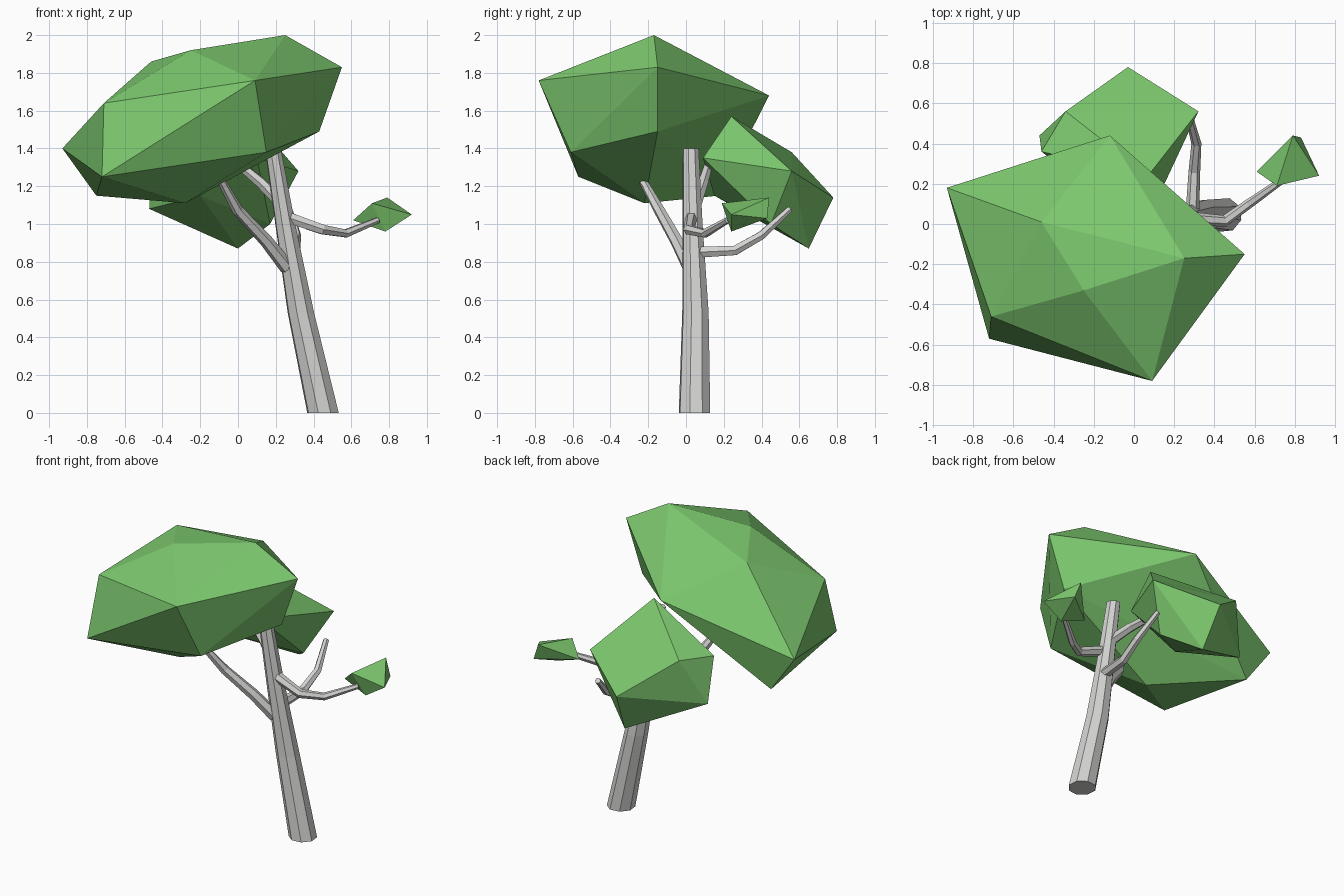
import bpy, bmesh, math
from mathutils import Vector

if "Cube" in bpy.data.objects:
    bpy.data.objects.remove(bpy.data.objects["Cube"], do_unlink=True)


def make_material(name, rgb):
    mat = bpy.data.materials.new(name)
    mat.use_nodes = True
    mat.diffuse_color = (*rgb, 1)
    mat.node_tree.nodes["Principled BSDF"].inputs["Base Color"].default_value = (*rgb, 1)
    return mat


bark = make_material("grey bark", (0.65, 0.65, 0.64))
leaf = make_material("leaf green", (0.2, 0.57, 0.155))


def finish(name, bm, mat):
    bmesh.ops.recalc_face_normals(bm, faces=bm.faces)
    mesh = bpy.data.meshes.new(name)
    bm.to_mesh(mesh)
    bm.free()
    mesh.materials.append(mat)
    obj = bpy.data.objects.new(name, mesh)
    bpy.context.collection.objects.link(obj)
    return obj


def leaf_clump(name, corners):
    """Faceted foliage: the convex hull of its corner points."""
    bm = bmesh.new()
    for corner in corners:
        bm.verts.new(corner)
    hull = bmesh.ops.convex_hull(bm, input=bm.verts)
    loose = [v for v in hull["geom_interior"] if isinstance(v, bmesh.types.BMVert)]
    bmesh.ops.delete(bm, geom=loose, context="VERTS")
    return finish(name, bm, leaf)


def limb(name, path, radii, sides, level=False):
    """Tapered flat-sided tube; level keeps every ring horizontal."""
    bm = bmesh.new()
    points = [Vector(p) for p in path]
    rings = []
    for i, (point, radius) in enumerate(zip(points, radii)):
        along = points[min(i + 1, len(points) - 1)] - points[max(i - 1, 0)]
        along = Vector((0, 0, 1)) if level else along.normalized()
        side = along.cross(Vector((0.3, 1, 0) if level else (0, 0, 1))).normalized()
        up = side.cross(along)
        ring = []
        for k in range(sides):
            a = math.tau * k / sides
            ring.append(bm.verts.new(point + radius * (math.cos(a) * side + math.sin(a) * up)))
        rings.append(ring)
    for low, high in zip(rings, rings[1:]):
        for k in range(sides):
            n = (k + 1) % sides
            bm.faces.new((low[k], low[n], high[n], high[k]))
    bm.faces.new(rings[0])
    bm.faces.new(rings[-1])
    return finish(name, bm, bark)


# Leaning trunk
limb("trunk",
     [(0.45, 0.045, 0), (0.333, 0.05, 0.53), (0.25, 0.035, 1.0), (0.185, 0.025, 1.4)],
     [0.087, 0.073, 0.055, 0.044], 8, level=True)

# Branches
limb("front_branch",
     [(0.26, 0.02, 0.77), (0.15, -0.05, 0.91), (-0.0, -0.14, 1.07), (-0.09, -0.23, 1.23)],
     [0.04, 0.035, 0.03, 0.022], 6)
limb("left_branch",
     [(0.25, 0.03, 1.04), (0.45, 0.015, 0.97), (0.57, 0.1, 0.95), (0.74, 0.22, 1.02)],
     [0.034, 0.029, 0.024, 0.017], 6)
limb("back_branch",
     [(0.29, 0.05, 0.85), (0.3, 0.26, 0.86), (0.31, 0.4, 0.94), (0.27, 0.55, 1.08)],
     [0.034, 0.029, 0.025, 0.018], 6)
limb("upper_branch",
     [(0.24, 0.05, 1.1), (0.12, 0.09, 1.22), (0.0, 0.12, 1.32)],
     [0.034, 0.03, 0.024], 6)

# Foliage
leaf_clump("main_canopy", [
    (0.25, -0.17, 2.0), (0.55, -0.15, 1.83), (0.09, -0.78, 1.76), (-0.25, -0.33, 1.92),
    (-0.46, 0.01, 1.86), (-0.71, -0.46, 1.64), (-0.72, -0.57, 1.25), (-0.93, 0.18, 1.4),
    (-0.12, 0.44, 1.68), (0.43, -0.15, 1.49), (0.15, -0.61, 1.38), (-0.75, 0.17, 1.15),
    (-0.28, -0.22, 1.11)])
leaf_clump("back_canopy", [
    (0.32, 0.56, 1.28), (-0.03, 0.78, 1.14), (0, 0.65, 0.87), (-0.34, 0.56, 1.38),
    (-0.46, 0.36, 1.37), (-0.47, 0.44, 1.08), (0.07, 0.24, 1.57), (0.1, 0.09, 1.35),
    (-0.2, 0.15, 1.15), (0.17, 0.45, 1.0)])
leaf_clump("small_left_canopy", [
    (0.61, 0.26, 1.02), (0.79, 0.44, 1.14), (0.83, 0.43, 1.03), (0.92, 0.24, 1.05),
    (0.71, 0.19, 1.11), (0.78, 0.24, 0.96)])
